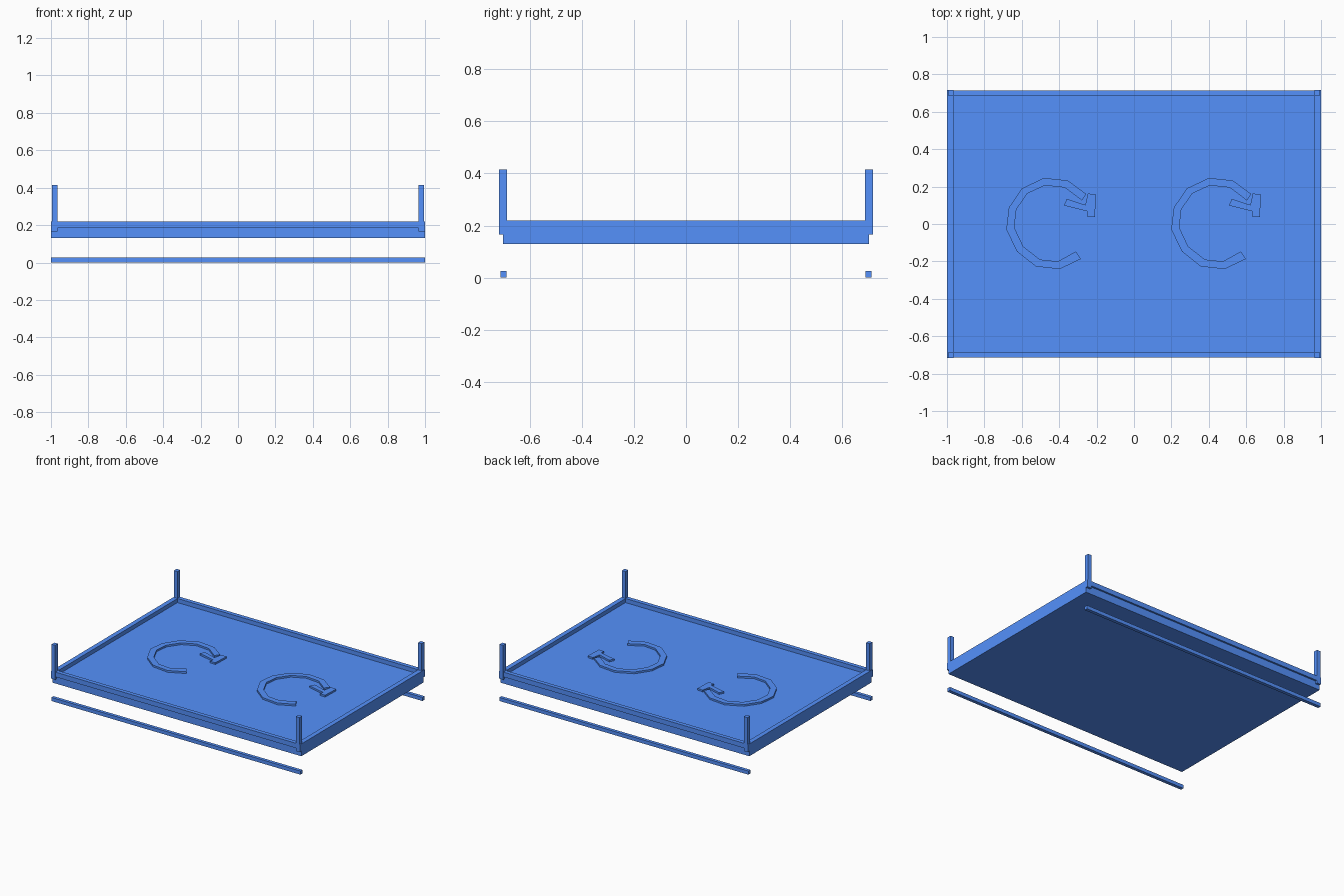
import bpy
import bmesh

if "Cube" in bpy.data.objects:
    bpy.data.objects.remove(bpy.data.objects["Cube"])

# Blue finish shared by every part
blue = bpy.data.materials.new("blue_finish")
blue.diffuse_color = (0.09, 0.285, 0.97, 1.0)
blue.use_nodes = True
blue.node_tree.nodes["Principled BSDF"].inputs["Base Color"].default_value = blue.diffuse_color


def box(name, x0, x1, y0, y1, z0, z1):
    prism(name, [[(x0, y0), (x1, y0), (x1, y1), (x0, y1)]], z0, z1)


def prism(name, outlines, z0, z1, dx=0.0):
    """Extrude one or more flat outlines from z0 to z1."""
    bm = bmesh.new()
    for pts in outlines:
        face = bm.faces.new([bm.verts.new((x + dx, y, z0)) for x, y in pts])
        top = bmesh.ops.extrude_face_region(bm, geom=[face])["geom"]
        verts = [v for v in top if isinstance(v, bmesh.types.BMVert)]
        bmesh.ops.translate(bm, verts=verts, vec=(0, 0, z1 - z0))
    bmesh.ops.recalc_face_normals(bm, faces=bm.faces)
    mesh = bpy.data.meshes.new(name)
    bm.to_mesh(mesh)
    bm.free()
    mesh.materials.append(blue)
    obj = bpy.data.objects.new(name, mesh)
    bpy.context.collection.objects.link(obj)


def span(sign, a, b):
    return sorted((sign * a, sign * b))


# Tray floor
box("tray_floor", -0.966, 0.966, -0.702, 0.702, 0.13, 0.19)

for sx, side in ((-1, "left"), (1, "right")):
    # Full-height side walls
    box(f"{side}_wall", *span(sx, 0.966, 1.0), -0.702, 0.702, 0.13, 0.219)
    for sy, end in ((-1, "front"), (1, "back")):
        # Corner brackets and upright posts
        box(f"{end}_{side}_bracket", *span(sx, 0.966, 1.0),
            *span(sy, 0.685, 0.716), 0.167, 0.218)
        box(f"{end}_{side}_post", *span(sx, 0.966, 0.995),
            *span(sy, 0.686, 0.717), 0.165, 0.415)

for sy, end in ((-1, "front"), (1, "back")):
    # Overhanging rim rails and the separate ground runners
    box(f"{end}_rim", -0.998, 0.998, *span(sy, 0.685, 0.715), 0.185, 0.22)
    box(f"{end}_runner", -1.0, 1.0, *span(sy, 0.688, 0.712), 0.0, 0.026)

# Raised circular arrows: open ring plus a chevron head
outer = [(0.166, -0.187), (0.053, -0.241), (-0.075, -0.227), (-0.176, -0.147),
         (-0.233, -0.029), (-0.219, 0.088), (-0.15, 0.19), (-0.032, 0.246),
         (0.096, 0.233), (0.195, 0.16)]
inner = [(0.139, -0.147), (0.043, -0.2), (-0.053, -0.19), (-0.142, -0.12),
         (-0.19, -0.019), (-0.179, 0.078), (-0.12, 0.163), (-0.027, 0.206),
         (0.08, 0.195), (0.171, 0.126)]
head = [(0.075, 0.099), (0.091, 0.134), (0.19, 0.102), (0.203, 0.163),
        (0.246, 0.158), (0.241, 0.037), (0.198, 0.04), (0.203, 0.067)]
for dx, side in ((-0.45, "left"), (0.432, "right")):
    prism(f"{side}_arrow", [outer + inner[::-1], head], 0.188, 0.203, dx)
